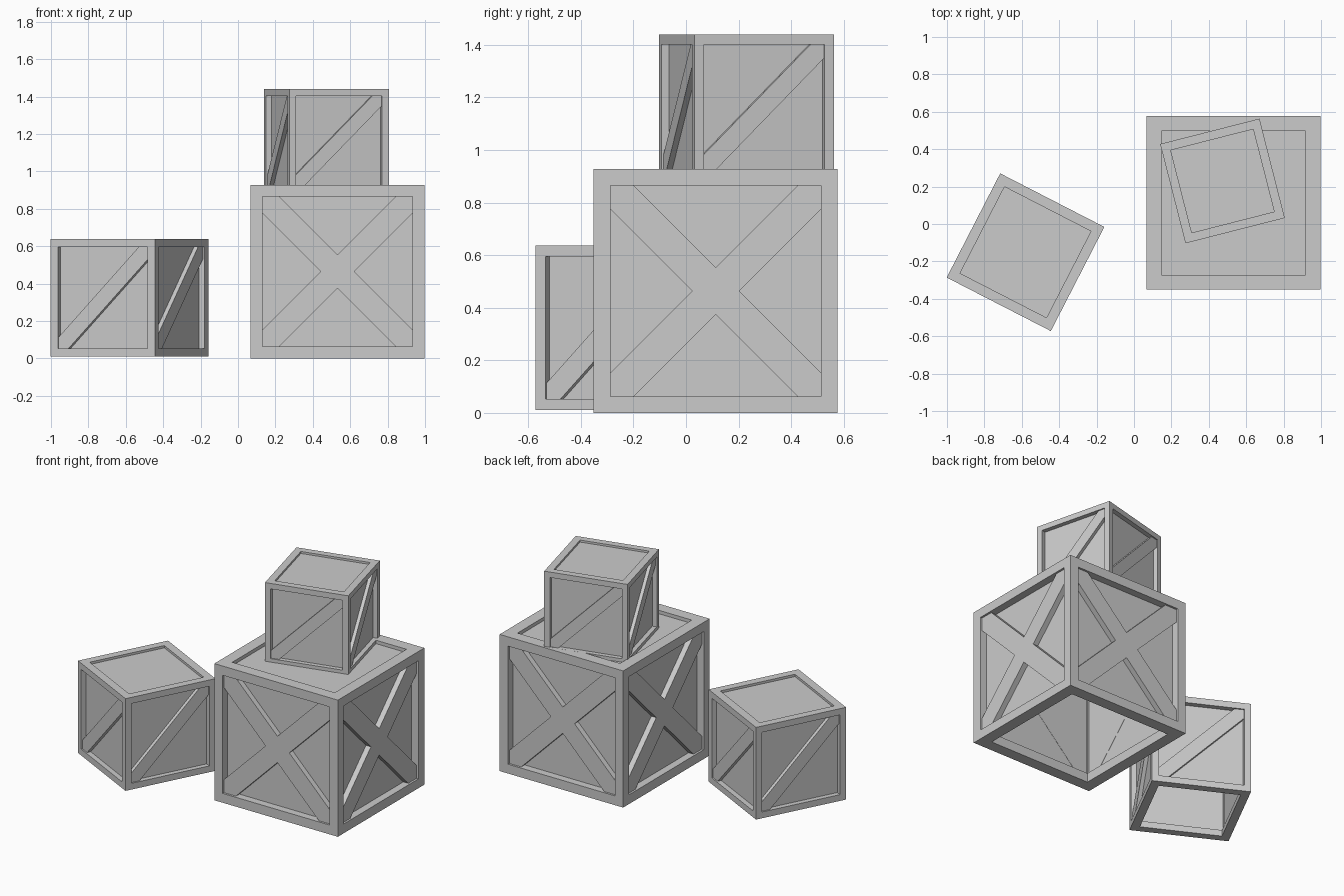
import bpy, bmesh
from math import radians, sqrt, pi
from mathutils import Matrix, Vector

if "Cube" in bpy.data.objects:
    bpy.data.objects.remove(bpy.data.objects["Cube"])

# Proportions for a crate of unit size
BAR_W, BAR_H = 0.085, 0.068      # rails: width seen from above, height
RECESS, TOP_RECESS = 0.055, 0.025
BRACE_W, BRACE_FRONT, BRACE_BACK = 0.136, 0.015, 0.0565


def add_box(bm, size, centre, rot=Matrix()):
    m = rot @ Matrix.Translation(centre) @ Matrix.Diagonal((*size, 1))
    bmesh.ops.create_cube(bm, size=1, matrix=m)


def finish(bm, name, matrix):
    bmesh.ops.recalc_face_normals(bm, faces=bm.faces)
    mesh = bpy.data.meshes.new(name)
    bm.to_mesh(mesh)
    bm.free()
    ob = bpy.data.objects.new(name, mesh)
    ob.matrix_world = matrix
    bpy.context.collection.objects.link(ob)


def crate(name, size, location, angle, crossed):
    place = (Matrix.Translation(location) @ Matrix.Rotation(radians(angle), 4, 'Z')
             @ Matrix.Scale(size, 4))

    # Frame: top and bottom rails plus corner posts
    bm = bmesh.new()
    e = 0.5 - BAR_W / 2
    p = 0.5 - BAR_H / 2
    for z in (BAR_H / 2, 1 - BAR_H / 2):
        for s in (-1, 1):
            add_box(bm, (1, BAR_W, BAR_H), (0, s * e, z))
            add_box(bm, (BAR_W, 1 - 2 * BAR_W, BAR_H), (s * e, 0, z))
    for sx in (-1, 1):
        for sy in (-1, 1):
            add_box(bm, (BAR_H, BAR_H, 1 - 2 * BAR_H), (sx * p, sy * p, 0.5))
    finish(bm, name + "_frame", place)

    # Panels: thin shell, open underneath
    bm = bmesh.new()
    w, h0, h1 = 1 - 2 * RECESS, 0.02, 1 - TOP_RECESS
    add_box(bm, (w, w, h1 - h0), (0, 0, (h0 + h1) / 2))
    bm.normal_update()
    bottom = [f for f in bm.faces if f.normal.z < -0.9]
    bmesh.ops.delete(bm, geom=bottom, context='FACES_ONLY')
    finish(bm, name + "_panels", place)

    # Diagonal braces on the four sides
    bm = bmesh.new()
    length = (1 - 2 * BAR_H) * sqrt(2)
    depth = BRACE_BACK - BRACE_FRONT
    y = -0.5 + (BRACE_FRONT + BRACE_BACK) / 2
    tilts = (-pi / 4, pi / 4) if crossed else (-pi / 4,)
    for i in range(4):
        for t in tilts:
            rot = (Matrix.Rotation(i * pi / 2, 4, 'Z')
                   @ Matrix.Translation((0, 0, 0.5)) @ Matrix.Rotation(t, 4, 'Y'))
            add_box(bm, (length, depth, BRACE_W), (0, y, 0), rot)
    finish(bm, name + "_braces", place)


crate("large_crate", 0.928, (0.532, 0.113, 0), 0, True)
crate("left_crate", 0.626, (-0.58, -0.151, 0.011), -27.2, False)
crate("upper_crate", 0.548, (0.473, 0.23, 0.891), 14.3, False)
